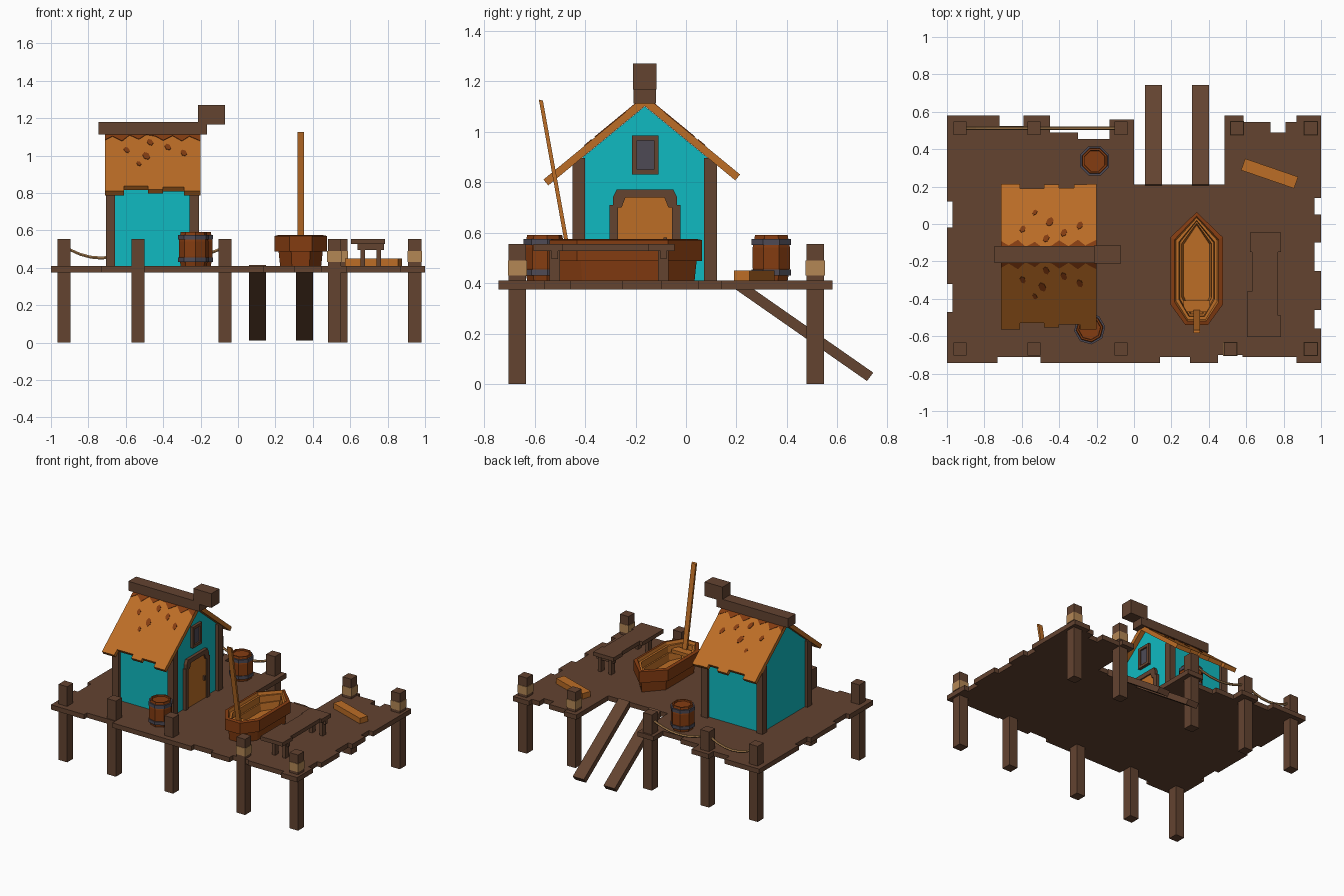
import bpy, bmesh, math
from mathutils import Matrix, Vector

if "Cube" in bpy.data.objects:
    bpy.data.objects.remove(bpy.data.objects["Cube"])


def material(name, r, g, b):
    m = bpy.data.materials.new(name)
    lin = [((c / 255 + 0.055) / 1.055) ** 2.4 for c in (r, g, b)]
    m.diffuse_color = (*lin, 1)
    m.use_nodes = True
    m.node_tree.nodes["Principled BSDF"].inputs["Base Color"].default_value = m.diffuse_color
    return m


BROWN = material("dark brown wood", 99, 67, 48)
TEAL = material("teal wall", 16, 186, 193)
ORANGE = material("orange wood", 188, 109, 38)
RUST = material("rust wood", 132, 60, 17)
TAN = material("tan rope", 180, 135, 85)
GREY = material("iron grey", 77, 74, 85)


def finish(name, bm, *mats):
    bmesh.ops.recalc_face_normals(bm, faces=bm.faces)
    me = bpy.data.meshes.new(name)
    bm.to_mesh(me)
    bm.free()
    for m in mats:
        me.materials.append(m)
    ob = bpy.data.objects.new(name, me)
    bpy.context.collection.objects.link(ob)
    return ob


def box(name, lo, hi, mat, mtx=Matrix()):
    lo, hi = Vector(lo), Vector(hi)
    bm = bmesh.new()
    bmesh.ops.create_cube(bm, size=1, matrix=mtx @ Matrix.Translation((lo + hi) / 2) @ Matrix.Diagonal((*(hi - lo), 1)))
    return finish(name, bm, mat)


def slab(name, pts, z0, z1, mat, mtx=Matrix()):
    """Flat outline extruded between two heights, then placed by a matrix."""
    bm = bmesh.new()
    a = [bm.verts.new(mtx @ Vector((x, y, z0))) for x, y in pts]
    b = [bm.verts.new(mtx @ Vector((x, y, z1))) for x, y in pts]
    n = len(pts)
    bm.faces.new(a)
    bm.faces.new(b)
    for i in range(n):
        bm.faces.new((a[i], a[(i + 1) % n], b[(i + 1) % n], b[i]))
    return finish(name, bm, mat)


def loft(name, rings, mats, slots):
    """Join equal rings into a solid; slots gives the colour of each band, last one is the end cap."""
    bm = bmesh.new()
    rv = [[bm.verts.new(p) for p in r] for r in rings]
    n = len(rv[0])
    bm.faces.new(rv[0])
    for k in range(len(rv) - 1):
        for i in range(n):
            j = (i + 1) % n
            bm.faces.new((rv[k][i], rv[k][j], rv[k + 1][j], rv[k + 1][i])).material_index = slots[k]
    bm.faces.new(rv[-1]).material_index = slots[-1]
    return finish(name, bm, *mats)


def steps(start, runs):
    """Stepped edge: (end, level) runs along one axis."""
    pts = []
    for end, level in runs:
        pts += [(start, level), (end, level)]
        start = end
    return pts


# Deck with ragged plank ends and a slipway notch at the back
back = steps(-1, [(-.72, .58), (-.59, .525), (-.45, .58), (-.30, .49), (-.13, .455), (0, .56),
                  (.485, .21), (.585, .58), (.73, .545), (.81, .49), (.87, .545), (1, .58)])
front = steps(-1, [(-.73, -.742), (-.5, -.71), (.14, -.742), (.3, -.71), (.45, -.742),
                   (.58, -.70), (.87, -.71), (1, -.742)])
right = [(x, y) for y, x in steps(.5, [(.14, 1), (.05, .965), (-.1, 1), (-.25, .965), (-.46, 1), (-.56, .965), (-.65, 1)])]
left = [(x, y) for y, x in steps(-.6, [(-.47, -1), (-.32, -.97), (-.02, -1), (.12, -.97), (.4, -1)])]
slab("deck", back + right + front[::-1] + left, .375, .41, BROWN)

# Deck posts, the right-hand ones wrapped with rope
for y, xs in ((-.668, (-.93, -.535, -.07, .515, .945)), (.512, (-.93, -.535, -.07, .55, .945))):
    for x in xs:
        box("deck_post", (x - .035, y - .035, 0), (x + .035, y + .035, .555), BROWN)
        if x > .3:
            box("rope_wrap", (x - .038, y - .038, .43), (x + .038, y + .038, .49), TAN)

# Sagging rope rails between the back left posts
for x0, x1 in ((-.9, -.565), (-.505, -.1)):
    rings = []
    for i in range(7):
        t = i / 6
        z = .497 - .045 * 4 * t * (1 - t)
        rings.append([(x0 + (x1 - x0) * t, .512 + .009 * math.cos(a), z + .009 * math.sin(a))
                      for a in [k * math.pi / 3 for k in range(6)]])
    loft("rope_rail", rings, [TAN], [0] * 7)

# Slipway rails
for x in (.06, .31):
    slab("slipway_rail", [(.21, .416), (.742, .045), (.717, .012), (.185, .383)], x, x + .09, BROWN,
         Matrix(((0, 0, 1, 0), (1, 0, 0, 0), (0, 1, 0, 0), (0, 0, 0, 1))))

# House walls with gables, extruded along x
SIDE = Matrix(((0, 0, 1, 0), (1, 0, 0, 0), (0, 1, 0, 0), (0, 0, 0, 1)))
CY = -.163
slab("house_walls", [(CY - .262, .41), (CY + .262, .41), (CY + .262, .885), (CY, 1.1), (CY - .262, .885)],
     -.685, -.235, TEAL, SIDE)
for x in (-.707, -.258):
    for y in (-.45, .072):
        box("corner_post", (x, y, .41), (x + .05, y + .05, .895), BROWN)

# Door with arched frame, and a handle
slab("door_frame", [(-.303, .41), (-.303, .71), (-.29, .71), (-.29, .74), (-.275, .77), (-.05, .77), (-.035, .74),
                    (-.035, .71), (-.022, .71), (-.022, .41), (-.055, .41), (-.055, .70), (-.07, .70),
                    (-.085, .738), (-.24, .738), (-.255, .70), (-.27, .70), (-.27, .41)], -.24, -.212, BROWN, SIDE)
slab("door", [(-.272, .41), (-.053, .41), (-.053, .71), (-.08, .74), (-.245, .74), (-.272, .71)], -.24, -.222, ORANGE, SIDE)
box("door_handle", (-.225, -.09, .55), (-.207, -.075, .58), BROWN)

# Gable window
box("window_glass", (-.24, -.2, .845), (-.226, -.12, .97), GREY)
for y0, y1, z0, z1 in ((-.214, -.195, .83, .985), (-.127, -.108, .83, .985), (-.195, -.127, .83, .85), (-.195, -.127, .965, .985)):
    box("window_frame", (-.24, y0, z0), (-.215, y1, z1), BROWN)

# Roof slopes with ragged eaves, worn patches along the ridge and spots
A = math.radians(39.4)
C, S = math.cos(A), math.sin(A)
eaves = {-1: [(-.61, .52), (-.48, .475), (-.40, .505), (-.29, .485), (-.2, .52)],
         1: [(-.61, .488), (-.48, .455), (-.40, .485), (-.32, .46), (-.25, .485), (-.2, .488)]}
worn = [(-.67, .06), (-.62, .10), (-.58, .05), (-.53, .085), (-.49, .045), (-.44, .06), (-.40, .095),
        (-.35, .055), (-.30, .10), (-.26, .06), (-.2, .10)]
spots = [(-.595, .175, .02), (-.49, .225, .026), (-.53, .29, .016), (-.47, .11, .022), (-.375, .15, .022), (-.29, .20, .022)]
for side in (-1, 1):
    slope = Matrix(((1, 0, 0, 0), (0, side * C, side * S, CY), (0, -S, C, 1.14), (0, 0, 0, 1)))
    slab("roof_slope", [(-.71, 0)] + steps(-.71, eaves[side]) + [(-.2, 0)], -.03, 0, ORANGE, slope)
    slab("worn_ridge_patch", [(-.71, .01), (-.71, .09)] + worn + [(-.2, .01)], -.002, .003, RUST, slope)
    for x, s, r in spots:
        if side > 0 and r == .026:
            x += .04
        ring = [(x + r * .8 * math.cos(k * math.pi / 3), s + r * 1.2 * math.sin(k * math.pi / 3 + .3)) for k in range(6)]
        slab("roof_spot", ring, -.002, .003, RUST, slope)
box("ridge_beam", (-.745, CY - .045, 1.112), (-.165, CY + .045, 1.18), BROWN)
box("ridge_end_block", (-.215, CY - .047, 1.166), (-.07, CY + .047, 1.27), BROWN)


# Barrels: octagonal body with two iron hoops
def octagon(cx, cy, r, z, turn):
    return [(cx + r * math.cos(turn + (k + .5) * math.pi / 4), cy + r * math.sin(turn + (k + .5) * math.pi / 4), z) for k in range(8)]


for cx, cy, turn in ((-.21, .338, 0), (-.237, -.56, math.radians(30))):
    prof = [(.07, .41), (.08, .46), (.08, .54), (.07, .59), (.06, .59), (.058, .58)]
    loft("barrel", [octagon(cx, cy, r, z, turn) for r, z in prof], [RUST], [0] * 6)
    for z in (.43, .55):
        loft("barrel_hoop", [octagon(cx, cy, .084, zz, turn) for zz in (z, z + .024)], [GREY], [0, 0])

# Rowing boat: stepped hull outside, sloping hollow inside
half = [(.14, .167), (.14, -.193), (.06, -.303)]
hull = [(0, .302)] + half + [(-x, y) for x, y in half[::-1]]


def hull_ring(inset, z):
    return [(.335 + x * (.14 - inset) / .14, -.238 + y * (.302 - inset) / .302, z) for x, y in hull]


boat = [(.03, .41), (.022, .488), (0, .488), (0, .57), (.022, .575), (.03, .555), (.045, .555), (.05, .51), (.06, .51), (.07, .46)]
loft("boat", [hull_ring(d, z) for d, z in boat], [RUST, ORANGE], [0, 0, 0, 0, 1, 1, 1, 1, 1, 1])
box("boat_seat", (.265, -.47, .51), (.405, -.41, .535), ORANGE)

# Oar leaning out of the stern
slab("oar", [(-.463, .46), (-.447, .46), (-.567, 1.123), (-.583, 1.127)], .318, .353, ORANGE, SIDE)

# Bench with ragged plank top
slab("bench_top", steps(-.61, [])
     + [(.605, -.605), (.605, -.36), (.63, -.36), (.63, -.15), (.62, -.15), (.62, -.045), (.785, -.045),
        (.785, -.15), (.77, -.15), (.77, -.49), (.785, -.49), (.785, -.605)], .527, .555, BROWN)
for y in (-.54, -.11):
    for x in (.655, .74):
        box("bench_leg", (x, y, .41), (x + .025, y + .04, .53), BROWN)
    box("bench_brace", (.64, y + .008, .495), (.78, y + .032, .528), BROWN)

# Loose plank on the deck
box("loose_plank", (-.15, -.033, 0), (.15, .033, .04), ORANGE,
    Matrix.Translation((.725, .27, .41)) @ Matrix.Rotation(math.radians(-19), 4, 'Z'))
